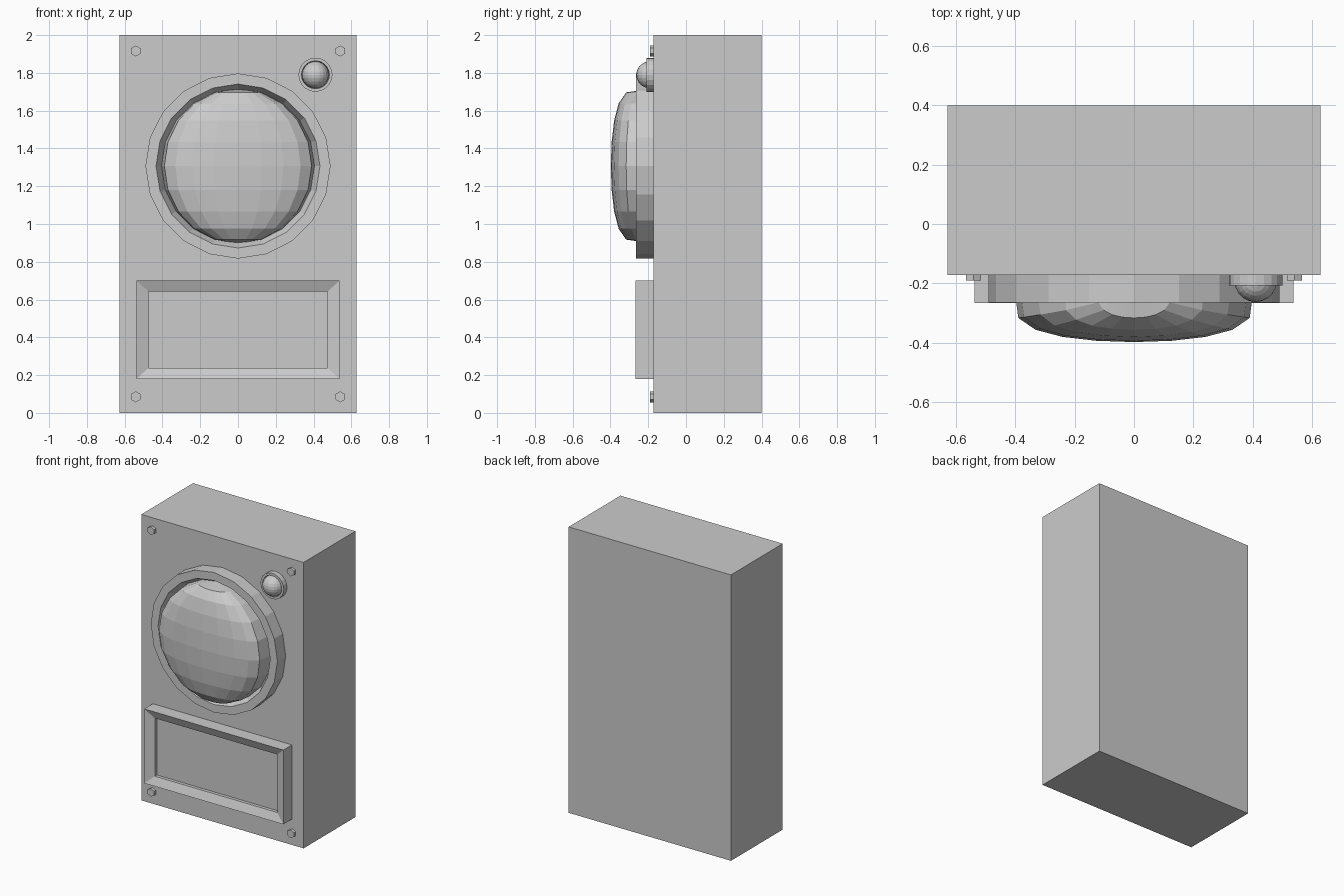
import bpy, bmesh, math
from mathutils import Vector

if "Cube" in bpy.data.objects:
    bpy.data.objects.remove(bpy.data.objects["Cube"])

FACE = -0.172  # front plane of the cabinet


def finish(name, bm, loc=(0, 0, 0)):
    bmesh.ops.recalc_face_normals(bm, faces=bm.faces)
    me = bpy.data.meshes.new(name)
    bm.to_mesh(me)
    bm.free()
    ob = bpy.data.objects.new(name, me)
    ob.location = loc
    bpy.context.collection.objects.link(ob)
    return ob


def bridge(bm, loops):
    """Skin quads between successive closed loops of points."""
    rows = [[bm.verts.new(p) for p in lp] for lp in loops]
    n = len(rows[0])
    for a, b in zip(rows, rows[1:]):
        for i in range(n):
            j = (i + 1) % n
            bm.faces.new((a[i], a[j], b[j], b[i]))
    return rows


def lathe(name, profile, sides, x, z, start=0.0, cap=False):
    """Turn (radius, y) profile about a front-to-back axis."""
    bm = bmesh.new()
    angles = [start + 2 * math.pi * i / sides for i in range(sides)]
    rows = bridge(bm, [[(r * math.cos(a), y, r * math.sin(a)) for a in angles]
                       for r, y in profile])
    if cap:
        bm.faces.new(rows[-1])
    return finish(name, bm, (x, 0, z))


# Cabinet
bm = bmesh.new()
bmesh.ops.create_cube(bm, size=1)
bmesh.ops.scale(bm, vec=(1.256, 0.4 - FACE, 2), verts=bm.verts)
finish("cabinet", bm, (0, (0.4 + FACE) / 2, 1))

# Large ring with a tapered inner lip
lathe("dome_ring", [(0.49, FACE), (0.49, -0.264), (0.434, -0.264), (0.405, -0.21)],
      20, 0, 1.307)

# Flattened, bulging dome (front half only)
bm = bmesh.new()
bmesh.ops.create_uvsphere(bm, u_segments=20, v_segments=10, radius=1)
bmesh.ops.delete(bm, geom=[v for v in bm.verts if v.co.y > 0.001], context='VERTS')
for v in bm.verts:
    depth = abs(v.co.y) ** 0.38 if abs(v.co.y) > 0.001 else 0
    v.co = Vector((v.co.x * 0.41, FACE - 0.226 * depth, v.co.z * 0.41))
finish("dome", bm, (0, 0, 1.307))

# Rectangular frame with mitred inward slope and recessed panel
def rect(w, h, y):
    return [(-w, y, -h), (w, y, -h), (w, y, h), (-w, y, h)]

bm = bmesh.new()
rows = bridge(bm, [rect(0.538, 0.26, FACE), rect(0.538, 0.26, -0.267),
                   rect(0.474, 0.203, -0.243), rect(0.474, 0.203, -0.22)])
bm.faces.new(rows[-1])
finish("panel_frame", bm, (0, 0, 0.44))

# Small lamp and its collar
lathe("lamp_collar", [(0.09, FACE), (0.09, -0.208), (0.074, -0.208), (0.07, FACE)],
      20, 0.41, 1.79)
bm = bmesh.new()
bmesh.ops.create_uvsphere(bm, u_segments=20, v_segments=12, radius=0.071)
finish("lamp", bm, (0.41, -0.192, 1.79))

# Hexagonal corner bolts
for x in (-0.541, 0.541):
    for z in (0.085, 1.916):
        lathe("corner_bolt", [(0.029, FACE), (0.029, -0.191)], 6, x, z,
              start=math.pi / 2, cap=True)
